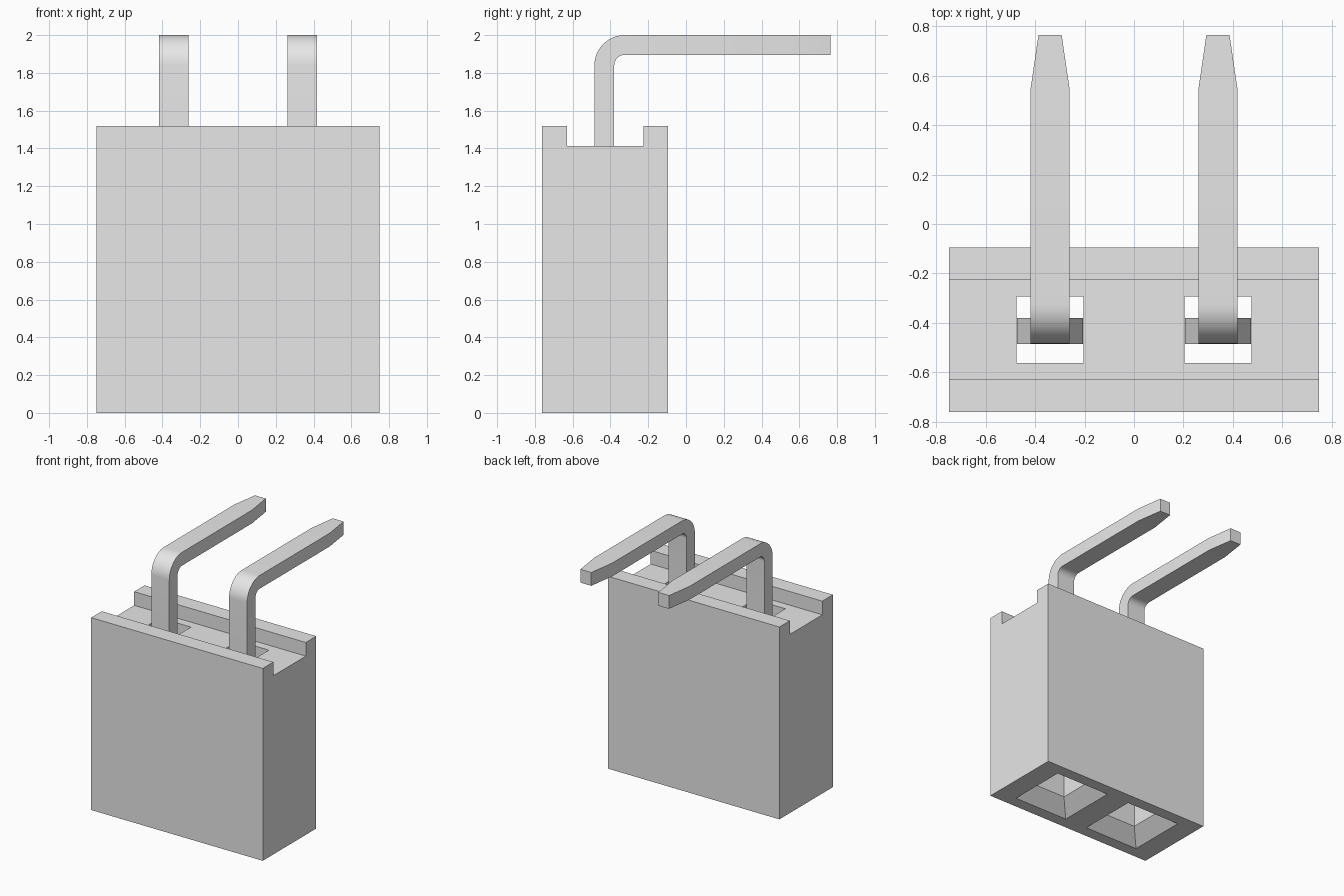
import bpy, bmesh, math

if "Cube" in bpy.data.objects:
    bpy.data.objects.remove(bpy.data.objects["Cube"], do_unlink=True)

grey = bpy.data.materials.new("light_grey")
grey.use_nodes = True
grey.diffuse_color = (0.8, 0.8, 0.8, 1)
grey.node_tree.nodes["Principled BSDF"].inputs["Base Color"].default_value = (0.8, 0.8, 0.8, 1)

PITCH_X, ROW_Y = 0.34, -0.428    # cavity centres


def finish(name, bm):
    """Turn a bmesh into a named, coloured object."""
    bmesh.ops.recalc_face_normals(bm, faces=bm.faces)
    mesh = bpy.data.meshes.new(name)
    bm.to_mesh(mesh)
    bm.free()
    mesh.materials.append(grey)
    obj = bpy.data.objects.new(name, mesh)
    bpy.context.collection.objects.link(obj)
    return obj


def prism(name, outline, offset):
    """Extrude a closed 3D outline along an offset vector."""
    bm = bmesh.new()
    face = bm.faces.new([bm.verts.new(p) for p in outline])
    ext = bmesh.ops.extrude_face_region(bm, geom=[face])
    bmesh.ops.translate(bm, vec=offset, verts=[v for v in ext["geom"] if isinstance(v, bmesh.types.BMVert)])
    return finish(name, bm)


def loft(name, rings):
    """Skin a list of four-point rings and cap both ends."""
    bm = bmesh.new()
    loops = [[bm.verts.new(p) for p in ring] for ring in rings]
    for a, b in zip(loops, loops[1:]):
        for i in range(4):
            j = (i + 1) % 4
            bm.faces.new((a[i], a[j], b[j], b[i]))
    bm.faces.new(loops[0])
    bm.faces.new(loops[-1])
    return finish(name, bm)


# Housing: block with a channel along its top
profile = [(-0.762, 0), (-0.095, 0), (-0.095, 1.52), (-0.225, 1.52),
           (-0.225, 1.412), (-0.63, 1.412), (-0.63, 1.52), (-0.762, 1.52)]
housing = prism("housing", [(-0.75, y, z) for y, z in profile], (1.5, 0, 0))

# Square cavities with a funnel mouth underneath
for cx in (-PITCH_X, PITCH_X):
    rings = [[(cx + sx * h, ROW_Y + sy * h, z) for sx, sy in ((-1, -1), (1, -1), (1, 1), (-1, 1))]
             for h, z in ((0.29, -0.05), (0.24, 0), (0.135, 0.105), (0.135, 1.6))]
    cutter = loft("cavity_cutter", rings)
    cutter.hide_render = True
    mod = housing.modifiers.new("cavity", "BOOLEAN")
    mod.operation, mod.solver, mod.object = "DIFFERENCE", "EXACT", cutter
    bpy.context.view_layer.objects.active = housing
    bpy.ops.object.modifier_apply(modifier=mod.name)
    bpy.data.objects.remove(cutter, do_unlink=True)

# Bent pin stations: outer point, inner point, half width
HALF, BEND_Y, BEND_Z = 0.0785, -0.325, 1.84
stations = [((-0.485, 1.3), (-0.38, 1.3), HALF)]
for i in range(13):
    a = math.pi - i * math.pi / 24
    outer, inner = [(BEND_Y + r * math.cos(a), BEND_Z + r * math.sin(a)) for r in (0.16, 0.055)]
    stations.append((outer, inner, HALF))
stations += [((0.55, 2.0), (0.55, 1.895), HALF), ((0.765, 2.0), (0.765, 1.895), 0.047)]

# Forked contact, right half of its outline from the top to the slot
half_fork = [(HALF, 1.3), (0.134, 1.18), (0.134, 0.42), (0.06, 0.42), (0.06, 1.0)]
fork = half_fork + [(-x, z) for x, z in reversed(half_fork)]

for side, cx in (("right", -PITCH_X), ("left", PITCH_X)):
    pin = loft(side + "_pin", [[(cx - w, *o), (cx + w, *o), (cx + w, *i), (cx - w, *i)] for o, i, w in stations])
    bpy.ops.object.select_all(action="DESELECT")
    pin.select_set(True)
    bpy.context.view_layer.objects.active = pin
    bpy.ops.object.shade_smooth_by_angle(angle=math.radians(9))
    prism(side + "_contact", [(cx + x, -0.485, z) for x, z in fork], (0, 0.105, 0))
